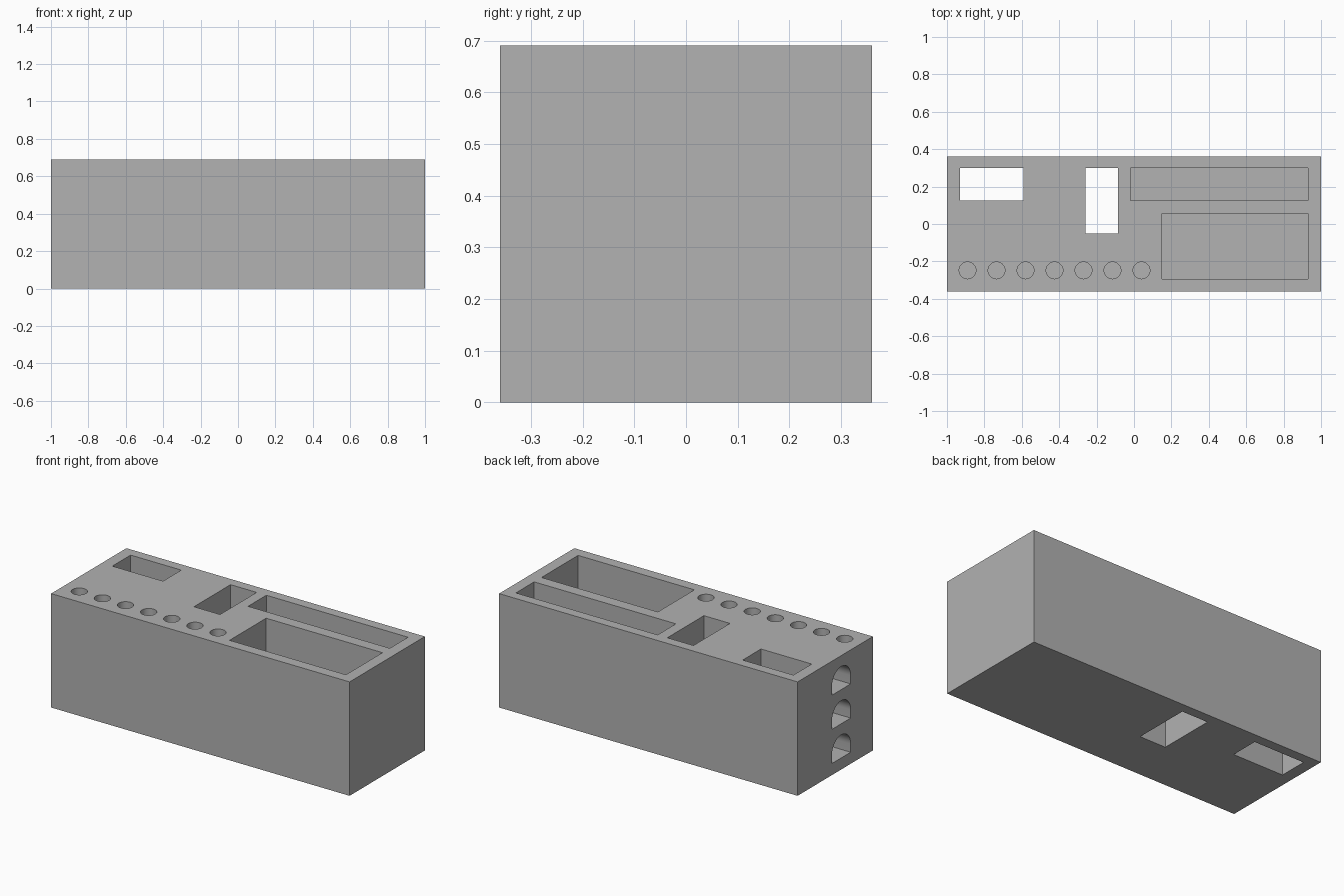
import bpy, bmesh, math

default = bpy.data.objects.get("Cube")
if default:
    bpy.data.objects.remove(default, do_unlink=True)

HEIGHT, FLOOR = 0.69, 0.07


def prism(bm, profile, place, start, end):
    """Closed prism: place(a, b, t) puts a 2D profile point at depth t."""
    base = [bm.verts.new(place(a, b, start)) for a, b in profile]
    tip = [bm.verts.new(place(a, b, end)) for a, b in profile]
    bm.faces.new(base)
    bm.faces.new(tip)
    n = len(profile)
    for i in range(n):
        j = (i + 1) % n
        bm.faces.new((base[i], base[j], tip[j], tip[i]))


def upright(a, b, t):
    return (a, b, t)


def lengthwise(a, b, t):
    return (t, a, b)


def rect(x0, x1, y0, y1):
    return [(x0, y0), (x1, y0), (x1, y1), (x0, y1)]


def arc(cx, cy, r, sweep, steps):
    return [(cx + r * math.cos(sweep * i / steps), cy + r * math.sin(sweep * i / steps))
            for i in range(steps)]


def make_object(name, bm):
    bmesh.ops.recalc_face_normals(bm, faces=bm.faces[:])
    mesh = bpy.data.meshes.new(name)
    bm.to_mesh(mesh)
    bm.free()
    obj = bpy.data.objects.new(name, mesh)
    bpy.context.scene.collection.objects.link(obj)
    return obj


# Solid block
bm = bmesh.new()
prism(bm, rect(-1, 1, -0.36, 0.36), upright, 0, HEIGHT)
block = make_object("organizer_block", bm)

grey = bpy.data.materials.new("plain_grey")
grey.use_nodes = True
grey.diffuse_color = (0.445, 0.445, 0.445, 1)
grey.node_tree.nodes["Principled BSDF"].inputs["Base Color"].default_value = grey.diffuse_color
block.data.materials.append(grey)

cut = bmesh.new()
TOP = HEIGHT + 0.1

# Slots open through the bottom
for slot in (rect(-0.93, -0.59, 0.125, 0.30), rect(-0.26, -0.085, -0.05, 0.30)):
    prism(cut, slot, upright, -0.1, TOP)

# Closed trays
for tray in (rect(-0.02, 0.93, 0.125, 0.30), rect(0.15, 0.93, -0.295, 0.055)):
    prism(cut, tray, upright, FLOOR, TOP)

# Row of round pen holes
for i in range(7):
    prism(cut, arc(-0.89 + 0.155 * i, -0.248, 0.045, math.tau, 32), upright, FLOOR, TOP)

# Stacked arched pockets in the end wall
mid, radius, straight = -0.058, 0.09, 0.05
for i in range(3):
    z = FLOOR + 0.207 * i
    arch = [(mid - radius, z), (mid + radius, z)]
    arch += arc(mid, z + straight, radius, math.pi, 24) + [(mid - radius, z + straight)]
    prism(cut, arch, lengthwise, -1.1, -0.33)

cutter = make_object("pocket_cutter", cut)
cutter.hide_render = True

# Carve the pockets and drop the cutter
boolean = block.modifiers.new("pockets", "BOOLEAN")
boolean.operation = "DIFFERENCE"
boolean.solver = "EXACT"
boolean.object = cutter
bpy.context.view_layer.objects.active = block
block.select_set(True)
bpy.ops.object.modifier_apply(modifier=boolean.name)
bpy.data.objects.remove(cutter, do_unlink=True)
bpy.ops.object.shade_smooth_by_angle(angle=math.radians(30))
